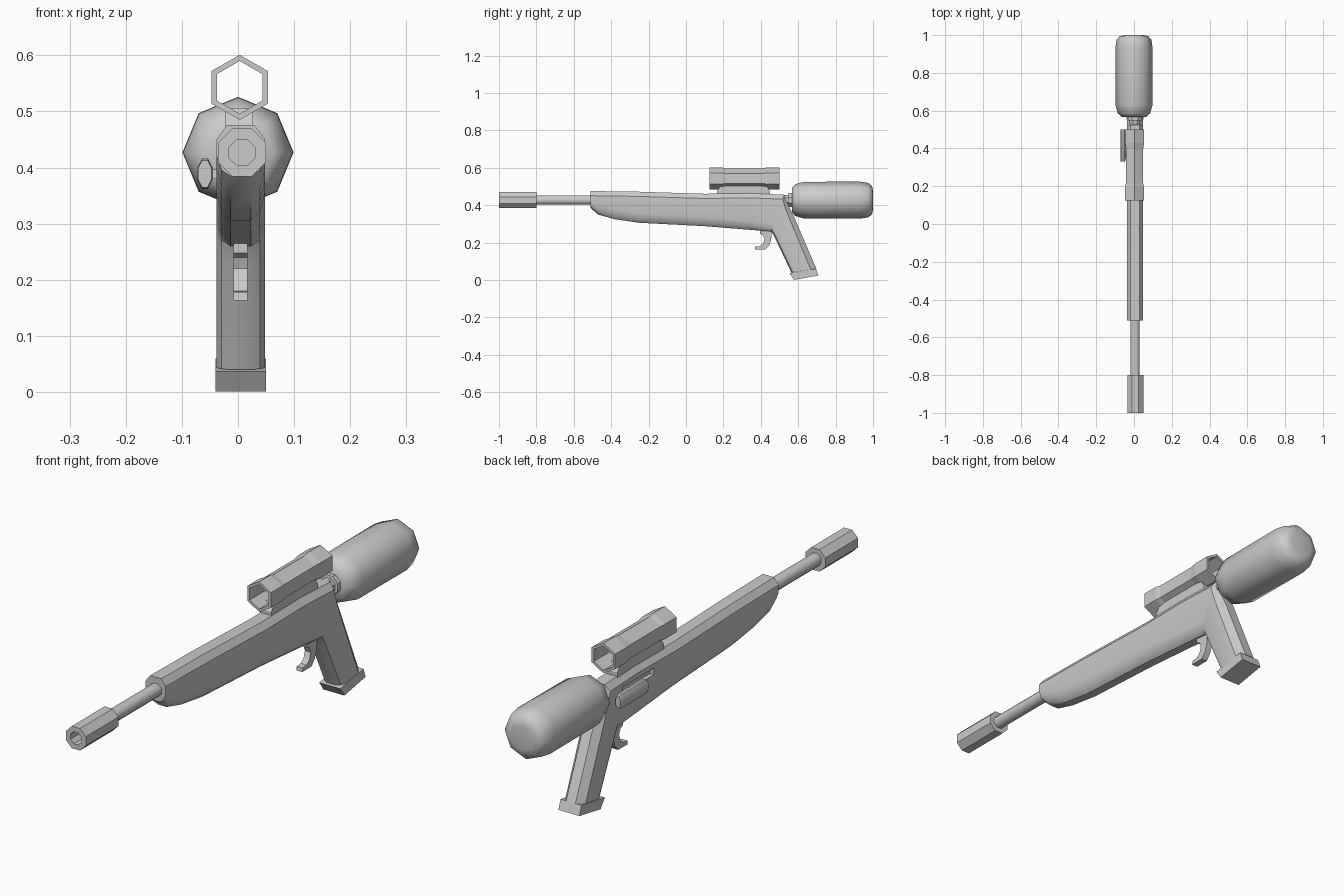
import bpy, bmesh
from math import sin, cos, pi, radians
from mathutils import Vector

if "Cube" in bpy.data.objects:
    bpy.data.objects.remove(bpy.data.objects["Cube"])

CX = 0.005          # centre plane of the gun
BORE = 0.427        # height of barrel and tank axis


def finish(name, bm, smooth=None):
    bmesh.ops.recalc_face_normals(bm, faces=bm.faces)
    me = bpy.data.meshes.new(name)
    bm.to_mesh(me)
    bm.free()
    ob = bpy.data.objects.new(name, me)
    bpy.context.collection.objects.link(ob)
    if smooth:
        bpy.ops.object.select_all(action='DESELECT')
        ob.select_set(True)
        bpy.context.view_layer.objects.active = ob
        bpy.ops.object.shade_smooth_by_angle(angle=radians(smooth))
    return ob


def loft(name, rings, loop=False, smooth=None):
    """Skin a list of point rings; cap the ends unless they join up."""
    bm = bmesh.new()
    vs = [[bm.verts.new(p) for p in r] for r in rings]
    n = len(vs[0])
    pairs = list(zip(vs, vs[1:])) + ([(vs[-1], vs[0])] if loop else [])
    for a, b in pairs:
        for i in range(n):
            j = (i + 1) % n
            bm.faces.new((a[i], a[j], b[j], b[i]))
    if not loop:
        bm.faces.new(vs[0])
        bm.faces.new(vs[-1])
    return finish(name, bm, smooth)


def lathe(name, profile, n, phase, cx, cz, loop=False, smooth=None, sx=1):
    """Turn (radius, y) points around an axis along y."""
    rings = [[(cx + sx * r * sin(phase + 2 * pi * i / n), y, cz + r * cos(phase + 2 * pi * i / n))
              for i in range(n)] for r, y in profile]
    return loft(name, rings, loop, smooth)


def plate(name, outline, x0, x1, smooth=None):
    """Extrude a (y, z) side outline across x."""
    return loft(name, [[(x, y, z) for y, z in outline] for x in (x0, x1)], smooth=smooth)


def stock_ring(top, bot, flat, chamfer, r):
    """Chamfered-top, rounded-bottom section between two (y, z) points."""
    t, b = Vector((0, *top)), Vector((0, *bot))
    d = (t - b).normalized()
    w = 0.043
    half = [(flat, t), (w, t - d * chamfer), (w, b + d * r), (0.034, b + d * r * 0.3), (0.018, b)]
    pts = [p + Vector((CX + x, 0, 0)) for x, p in half]
    return pts + [p + Vector((CX - x, 0, 0)) for x, p in reversed(half)]


# stock and grip in one continuous skin, turning down at the rear
stock = loft("stock_and_grip", [stock_ring(*s) for s in (
    ((-0.51, 0.476), (-0.51, 0.385), 0.024, 0.025, 0.035),
    ((-0.46, 0.475), (-0.47, 0.350), 0.024, 0.025, 0.045),
    ((-0.38, 0.474), (-0.38, 0.325), 0.024, 0.025, 0.05),
    ((-0.25, 0.472), (-0.25, 0.306), 0.024, 0.025, 0.05),
    ((0.10, 0.461), (0.10, 0.288), 0.024, 0.025, 0.05),
    ((0.34, 0.464), (0.36, 0.267), 0.024, 0.025, 0.045),
    ((0.525, 0.456), (0.455, 0.260), 0.024, 0.025, 0.04),
    ((0.548, 0.400), (0.462, 0.250), 0.022, 0.028, 0.03),
    ((0.575, 0.345), (0.475, 0.227), 0.02, 0.03, 0.025),
    ((0.697, 0.060), (0.563, 0.040), 0.02, 0.03, 0.025))], smooth=35)

# bolt slot cut into the left side
slot = plate("slot_cutter", [(0.25, 0.395), (0.44, 0.395), (0.44, 0.42), (0.25, 0.42)], -0.08, -0.022)
slot.hide_render = True
slot.hide_viewport = True
cut = stock.modifiers.new("slot", 'BOOLEAN')
cut.operation = 'DIFFERENCE'
cut.solver = 'EXACT'
cut.object = slot

# grip base plate
plate("grip_base", [(0.553, 0.037), (0.578, 0.001), (0.708, 0.024), (0.695, 0.06)], -0.04, 0.05)

# barrel and hollow muzzle sleeve
lathe("barrel", [(0.026, -0.9), (0.026, -0.49)], 8, pi / 8, 0.006, BORE, smooth=50)
lathe("muzzle", [(0.046, -1), (0.046, -0.8), (0.025, -0.8), (0.025, -1)], 8, pi / 8,
      0.007, BORE, loop=True)

# air tank with its neck
lathe("tank", [(0.065, 0.567), (0.085, 0.585), (0.098, 0.63), (0.099, 0.93),
               (0.092, 0.975), (0.075, 0.995), (0.05, 1.0)], 8, 0, 0, BORE, smooth=50)
lathe("tank_neck", [(0.03, 0.50), (0.03, 0.547), (0.04, 0.549), (0.04, 0.575)], 8, pi / 8,
      CX, BORE, smooth=40)

# open hexagonal sight tube, thicker at both ends
lathe("scope", [(0.058, 0.125), (0.058, 0.195), (0.053, 0.215), (0.053, 0.40), (0.058, 0.43),
                (0.058, 0.50), (0.047, 0.50), (0.047, 0.125)], 6, 0, 0.003, 0.543, loop=True)
plate("scope_mount", [(0.165, 0.455), (0.165, 0.475), (0.185, 0.505), (0.43, 0.505),
                      (0.45, 0.475), (0.45, 0.455)], -0.022, 0.027)

# hooked trigger
plate("trigger", [(0.395, 0.27), (0.46, 0.27), (0.455, 0.215), (0.445, 0.185), (0.425, 0.163),
                  (0.368, 0.163), (0.37, 0.178), (0.395, 0.18), (0.412, 0.195), (0.42, 0.22),
                  (0.412, 0.24), (0.395, 0.248)], -0.008, 0.017, smooth=35)

# bolt handle on the left side with its short stem
lathe("bolt_handle", [(0.026, 0.33), (0.029, 0.345), (0.029, 0.485), (0.024, 0.50)], 8, pi / 8,
      -0.059, 0.389, smooth=50, sx=0.5)
plate("bolt_stem", [(0.35, 0.38), (0.39, 0.38), (0.39, 0.397), (0.35, 0.397)], -0.055, -0.025)
